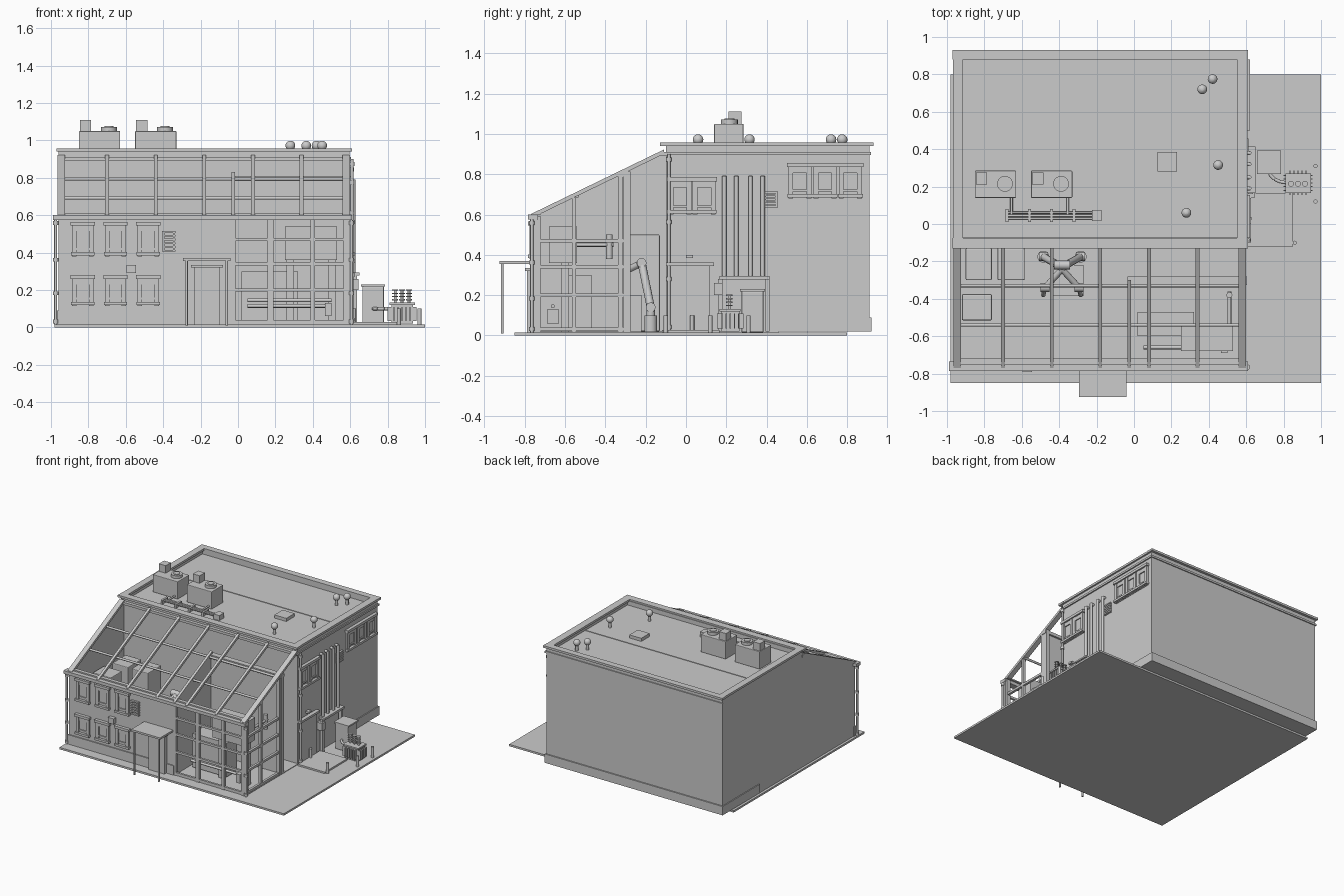
import bpy, bmesh, math
from mathutils import Vector


def finish(name, bm, smooth=False):
    bmesh.ops.recalc_face_normals(bm, faces=bm.faces)
    me = bpy.data.meshes.new(name)
    bm.to_mesh(me)
    bm.free()
    ob = bpy.data.objects.new(name, me)
    bpy.context.collection.objects.link(ob)
    if smooth:
        for p in me.polygons:
            p.use_smooth = len(p.vertices) == 4
    return ob


def box(name, x0, x1, y0, y1, z0, z1, bevel=0):
    bm = bmesh.new()
    bmesh.ops.create_cube(bm, size=1)
    for v in bm.verts:
        v.co = Vector(((x0 + x1) / 2 + v.co.x * (x1 - x0),
                       (y0 + y1) / 2 + v.co.y * (y1 - y0),
                       (z0 + z1) / 2 + v.co.z * (z1 - z0)))
    if bevel:
        bmesh.ops.bevel(bm, geom=bm.edges[:], offset=bevel, segments=2, affect='EDGES', profile=0.5)
    return finish(name, bm)


def rod(name, a, b, r, sides=12, r2=None):
    a, b = Vector(a), Vector(b)
    bm = bmesh.new()
    bmesh.ops.create_cone(bm, cap_ends=True, segments=sides, radius1=r,
                          radius2=r if r2 is None else r2, depth=(b - a).length)
    q = Vector((0, 0, 1)).rotation_difference(b - a)
    for v in bm.verts:
        v.co = q @ v.co + (a + b) / 2
    return finish(name, bm, sides > 4)


def side_wall(name, x0, x1, pts):
    bm = bmesh.new()
    f = bm.faces.new([bm.verts.new((x0, y, z)) for y, z in pts])
    g = bmesh.ops.extrude_face_region(bm, geom=[f])
    bmesh.ops.translate(bm, vec=(x1 - x0, 0, 0), verts=[e for e in g['geom'] if isinstance(e, bmesh.types.BMVert)])
    return finish(name, bm)


def wall_box(name, side, u0, u1, d0, d1, z0, z1):
    # box on a facade: u along the wall, d outwards
    if side == 'front':
        return box(name, u0, u1, -0.76 - d1, -0.76 - d0, z0, z1)
    return box(name, 0.595 + d0, 0.595 + d1, u0, u1, z0, z1)


def window(side, u, z0, z1):
    for s in (-1, 1):
        c = u + s * 0.045
        wall_box("window_jamb", side, c - .012, c + .012, 0, .016, z0, z1)
    wall_box("window_pane", side, u - .04, u + .04, 0, .004, z0, z1)
    wall_box("window_lintel", side, u - .065, u + .065, 0, .025, z1 - .02, z1)
    wall_box("window_head", side, u - .04, u + .04, 0, .012, z1 - .05, z1 - .02)
    wall_box("window_sill", side, u - .062, u + .062, 0, .025, z0 + .005, z0 + .022)
    wall_box("window_transom", side, u - .035, u + .035, 0, .012, z0 + .035, z0 + .045)


def louvre(side, u, z0, z1):
    for s in (-1, 1):
        wall_box("louvre_side", side, u + s * .028 - .005, u + s * .028 + .005, 0, .012, z0, z1)
    for i in range(6):
        z = z0 + (z1 - z0) * i / 5
        wall_box("louvre_slat", side, u - .036, u + .036, 0, .016, z - .005, z + .005)


def slope(y):
    return 0.585 + (y + 0.76) * 0.485


# ground slab and main block
box("ground_slab", -.98, 1.0, -.85, .80, 0, .015)
box("main_block_front", -.96, .595, -.10, .46, .012, .91)
box("main_block_back", -.96, .595, .46, .91, .02, .91)
box("back_plinth", -.967, .602, .45, .92, .02, .09)
box("lean_to_plinth", -.965, -.03, -.768, -.74, .012, .09)

# parapet with moulding and coping
for n, x0, x1, y0, y1 in (("front", -.96, .595, -.10, -.07), ("back", -.96, .595, .88, .91),
                          ("left", -.96, -.93, -.07, .88), ("right", .565, .595, -.07, .88)):
    box(n + "_parapet", x0, x1, y0, y1, .90, .945)
for n, x0, x1, y0, y1 in (("front", -.97, .61, -.13, -.075), ("back", -.97, .61, .88, .93),
                          ("left", -.968, -.915, -.08, .89), ("right", .55, .608, -.08, .89)):
    box(n + "_coping", x0, x1, y0, y1, .94, .957)
box("front_moulding", -.965, .605, -.125, -.09, .89, .91)
box("right_moulding", .59, .605, -.10, .915, .895, .91)
box("back_moulding", -.965, .605, .905, .918, .895, .91)
box("roof_seam", -.93, .565, .455, .465, .905, .914)

# lean-to shell
box("lean_to_floor", -.96, .60, -.76, -.10, .01, .02)
box("front_wall", -.96, -.03, -.76, -.735, .012, .58)
side_wall("left_gable_wall", -.96, -.935, [(-.76, .012), (-.10, .012), (-.10, slope(-.10)), (-.76, slope(-.76))])
side_wall("room_partition", -.035, -.02, [(-.74, .02), (-.30, .02), (-.30, slope(-.30)), (-.74, slope(-.74))])
box("room_back_wall", -.03, .60, -.31, -.295, .02, .79)
box("room_back_beam", -.035, .605, -.325, -.28, .785, .81)
box("eave_beam", -.99, .61, -.785, -.735, .575, .60)
box("eave_rail", -.96, .60, -.75, -.72, .60, .61)

# glazing bars of the sloping roof
for x in (-.945, -.70, -.44, -.18, .08, .34, .58, -.025):
    top = -.30 if x == -.025 else -.11
    w = .02 if x in (-.945, .58) else .01
    side_wall("roof_rafter", x - w, x + w, [(-.77, slope(-.77)), (top, slope(top)),
              (top, slope(top) + .022), (-.77, slope(-.77) + .022)])
for y in (-.54, -.33):
    rod("roof_purlin", (-.95, y, slope(y)), (.59, y, slope(y)), .009, 8)

# glazed corner: front and side bars
for x, r in ((-.025, .012), (.175, .016), (.40, .012), (.585, .022)):
    box("front_mullion", x - r, x + r, -.765, -.74, .015, .58)
for y, r in ((-.745, .022), (-.325, .012), (-.29, .014)):
    box("side_mullion", .57, .60, y - r, y + r, .015, slope(y))
box("side_mid_mullion", .575, .597, -.565, -.545, .015, slope(-.555))
for z in (.03, .20, .34, .47):
    box("front_transom", -.03, .60, -.762, -.745, z - .009, z + .009)
    box("side_transom", .578, .597, -.75, -.30, z - .009, z + .009)

# machines inside the glazed corner
box("upper_cabinet", .25, .53, -.68, -.54, .36, .54)
box("lower_cabinet", .02, .32, -.60, -.47, .03, .30)
for x in (.28, .50):
    box("cabinet_leg", x - .02, x + .02, -.62, -.58, .02, .36)
for z in (.115, .145):
    rod("inner_pipe", (.05, -.66, z), (.50, -.66, z), .01)
box("pipe_valve", .465, .50, -.69, -.63, .06, .13)
rod("inner_cross_pipe", (.51, -.68, .45), (.51, -.36, .45), .01)
rod("inner_drop_pipe", (.51, -.38, .38), (.51, -.38, .50), .016)

# storage tanks and robot arms in the open hall
for x0, x1, y0, y1 in ((-.90, -.76, -.30, -.13), (-.73, -.585, -.30, -.13), (-.92, -.76, -.515, -.375)):
    box("storage_tank", x0, x1, y0, y1, .02, .50, .006)
box("work_table", -.43, -.27, -.385, -.22, .02, .20)
for s in (-1, 1):
    cx = -.385
    p = [(cx + s * .10, -.175, .02), (cx + s * .10, -.175, .14), (cx + s * .02, -.22, .36),
         (cx - s * .09, -.34, .30), (cx - s * .10, -.38, .21)]
    rod("arm_base", p[0], (p[0][0], p[0][1], .10), .032)
    for a, b, r in zip(p, p[1:], (.022, .02, .017, .012)):
        rod("arm_link", a, b, r)
    for q in p[1:4]:
        rod("arm_joint", (q[0] - .024, q[1], q[2]), (q[0] + .024, q[1], q[2]), .024)

# windows, louvres and wall lights
for x in (-.83, -.655, -.48):
    window('front', x, .115, .28)
    window('front', x, .38, .565)
for y in (-.03, .09):
    window('right', y, .60, .785)
for y in (.565, .69, .815):
    window('right', y, .68, .855)
louvre('front', -.37, .41, .51)
louvre('right', .42, .64, .71)
wall_box("wall_light", 'front', -.595, -.545, 0, .03, .29, .335)

# front entrance and canopy
wall_box("front_door", 'front', -.235, -.095, 0, .03, .015, .325)
box("door_head", -.25, -.08, -.80, -.75, .32, .335)
box("canopy", -.295, -.04, -.925, -.755, .355, .37)
for x in (-.275, -.06):
    rod("canopy_post", (x, -.912, .01), (x, -.912, .36), .007, 8)

# loading door, pad and bollards
wall_box("loading_door", 'right', -.08, .12, 0, .018, .02, .35)
wall_box("loading_door_head", 'right', -.10, .14, 0, .03, .345, .362)
wall_box("loading_light", 'right', .0, .035, 0, .03, .385, .40)
box("loading_pad", .61, .85, -.12, .165, .012, .028)
for x, y in ((.86, -.10), (.97, .12), (.97, .31), (.62, .03)):
    rod("bollard", (x, y, .01), (x, y, .10), .011)

# wall pipes and manifold
for y in (.19, .25, .32, .38):
    rod("wall_pipe", (.617, y, .28), (.617, y, .79), .011)
    rod("wall_pipe_elbow", (.617, y, .785), (.59, y, .785), .011)
box("pipe_manifold", .60, .65, .165, .415, .278, .295)
for y in (.17, .405):
    box("manifold_leg", .61, .635, y - .01, y + .01, .02, .28)
box("manifold_box", .60, .645, .14, .18, .20, .26)

# generator and transformer
box("generator", .665, .78, .275, .385, .015, .22, .006)
box("generator_lid", .658, .787, .268, .392, .218, .23)
box("transformer", .82, .935, .175, .265, .02, .12)
box("transformer_lid", .81, .945, .165, .27, .12, .132)
for i in range(5):
    y = .18 + i * .02
    box("cooling_fin", .80, .955, y - .003, y + .003, .035, .11)
    x = .835 + i * .021
    box("front_fin", x - .003, x + .003, .155, .285, .035, .11)
for x in (.84, .877, .914):
    rod("insulator", (x, .215, .13), (x, .215, .20), .007)
    for z in (.148, .165, .182, .20):
        rod("insulator_disc", (x, .215, z - .003), (x, .215, z + .003), .016)
path = [(.72 + .10 * (1 - math.cos(t)), .29 - .07 * math.sin(t), .10) for t in (0, .4, .8, 1.2, 1.57)]
for a, b in zip(path, path[1:]):
    rod("cable_duct", a, b, .009)

# gutter downpipes with brackets
for x, y, top in ((-.975, -.765, .575), (.607, -.765, .575), (.610, -.085, .90)):
    rod("downpipe", (x, y, .015), (x, y, top), .008)
    for k in (.03, .3, .62, .97):
        z = .015 + k * (top - .015)
        rod("pipe_bracket", (x, y, z - .01), (x, y, z + .01), .014)

# roof equipment
for dx in (0, .30):
    box("cooling_unit", -.85 + dx, -.63 + dx, .14, .285, .91, 1.05, .004)
    box("unit_stack", -.845 + dx, -.785 + dx, .21, .275, 1.05, 1.11)
    rod("fan_ring", (-.69 + dx, .215, 1.05), (-.69 + dx, .215, 1.072), .042, 20)
    rod("fan_hub", (-.69 + dx, .215, 1.07), (-.69 + dx, .215, 1.077), .025, 16)
    rod("unit_pipe", (-.655 + dx, .15, .93), (-.655 + dx, .05, .93), .007)
for y in (.03, .045, .06):
    rod("roof_pipe", (-.68, y, .93), (-.18, y, .93), .006, 8)
for x in (-.68, -.56, -.44, -.32):
    box("pipe_rack", x - .008, x + .008, .01, .08, .91, .94)
box("pipe_box", -.225, -.175, .015, .075, .91, .95)
box("roof_hatch", .125, .23, .28, .385, .91, .935)
for x, y in ((.365, .72), (.42, .775), (.45, .315), (.28, .06)):
    rod("vent_stem", (x, y, .90), (x, y, .97), .012)
    bm = bmesh.new()
    bmesh.ops.create_uvsphere(bm, u_segments=16, v_segments=10, radius=.026)
    bmesh.ops.translate(bm, vec=(x, y, .972), verts=bm.verts)
    finish("vent_cap", bm, True)
